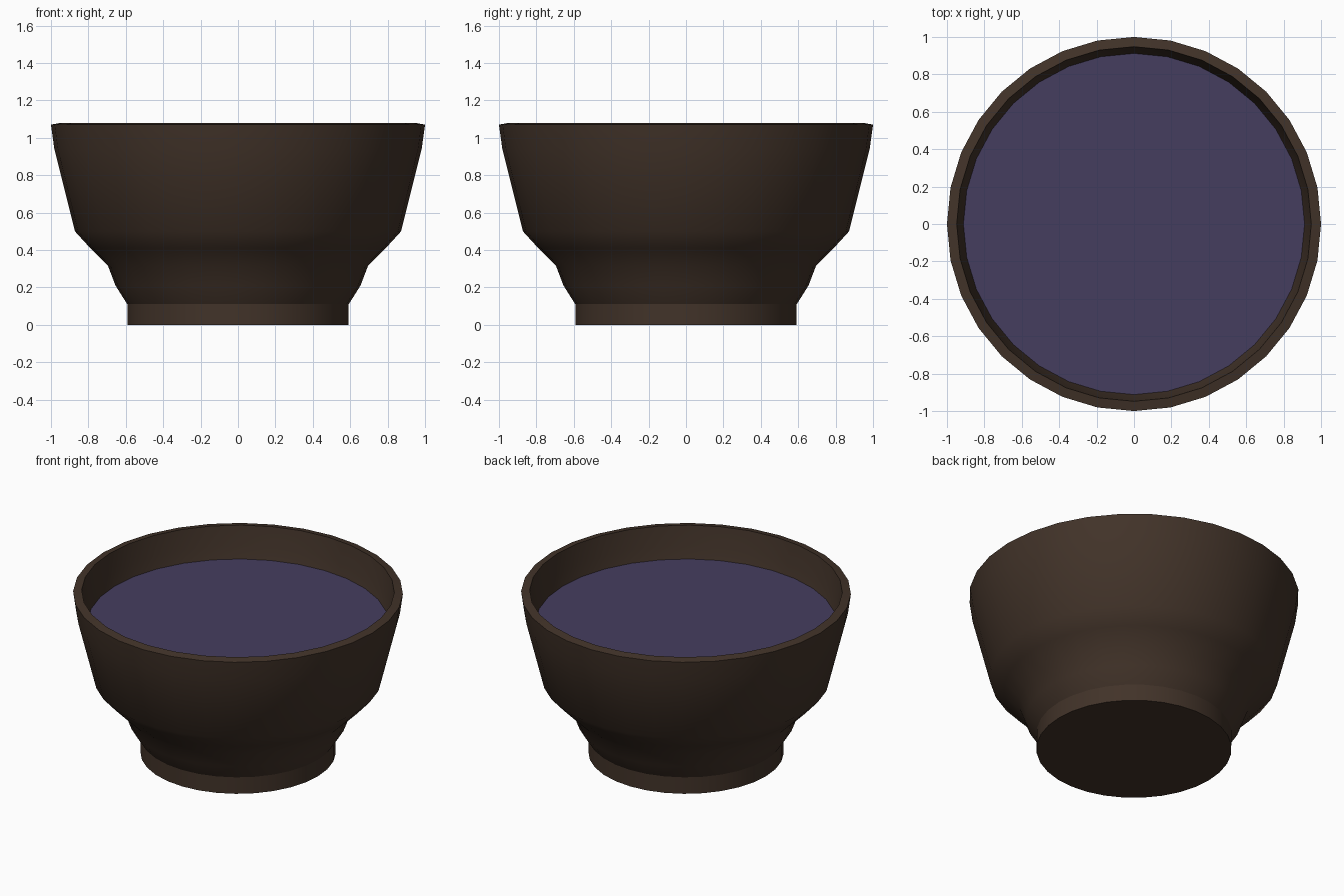
import bpy, bmesh, math

if "Cube" in bpy.data.objects:
    bpy.data.objects.remove(bpy.data.objects["Cube"])

SIDES = 32

def material(name, rgb):
    m = bpy.data.materials.new(name)
    m.diffuse_color = (*rgb, 1)
    m.use_nodes = True
    m.node_tree.nodes["Principled BSDF"].inputs["Base Color"].default_value = m.diffuse_color
    return m

def lathe(name, profile, mat, cap_start=False, cap_end=False, smooth=True, sharp_heights=()):
    """Spin a list of (radius, height) points around z."""
    bm = bmesh.new()
    rings = [[bm.verts.new((r * math.cos(2 * math.pi * i / SIDES),
                            r * math.sin(2 * math.pi * i / SIDES), z))
              for i in range(SIDES)] for r, z in profile]
    for a, b in zip(rings, rings[1:]):
        for i in range(SIDES):
            j = (i + 1) % SIDES
            bm.faces.new((a[i], a[j], b[j], b[i])).smooth = smooth
    if cap_start:
        bm.faces.new(rings[0][::-1])
    if cap_end:
        bm.faces.new(rings[-1])
    # keep creases at the foot and rim crisp
    for e in bm.edges:
        z0, z1 = (v.co.z for v in e.verts)
        if abs(z0 - z1) < 1e-5 and any(abs(z0 - s) < 1e-4 for s in sharp_heights):
            e.smooth = False
    me = bpy.data.meshes.new(name)
    bm.to_mesh(me)
    bm.free()
    me.materials.append(mat)
    ob = bpy.data.objects.new(name, me)
    bpy.context.collection.objects.link(ob)
    return ob

brown = material("dark brown", (0.054, 0.033, 0.022))
purple = material("dusky purple", (0.060, 0.048, 0.113))

# Bowl: foot, stepped lower body, flared wall, rim, then the inside surface
lathe("bowl", [
    (0.592, 0.0), (0.592, 0.11), (0.655, 0.21), (0.695, 0.315),
    (0.79, 0.41), (0.872, 0.50), (0.982, 0.94), (1.0, 1.07),
    (0.948, 1.08), (0.93, 0.95), (0.912, 0.87), (0.82, 0.52),
    (0.64, 0.34), (0.54, 0.13)],
    brown, cap_start=True, cap_end=True, sharp_heights=(0.0, 0.11, 1.07, 1.08, 0.13))

# Liquid surface filling the bowl
lathe("liquid", [(0.912, 0.87)], purple, cap_end=True, smooth=False)
